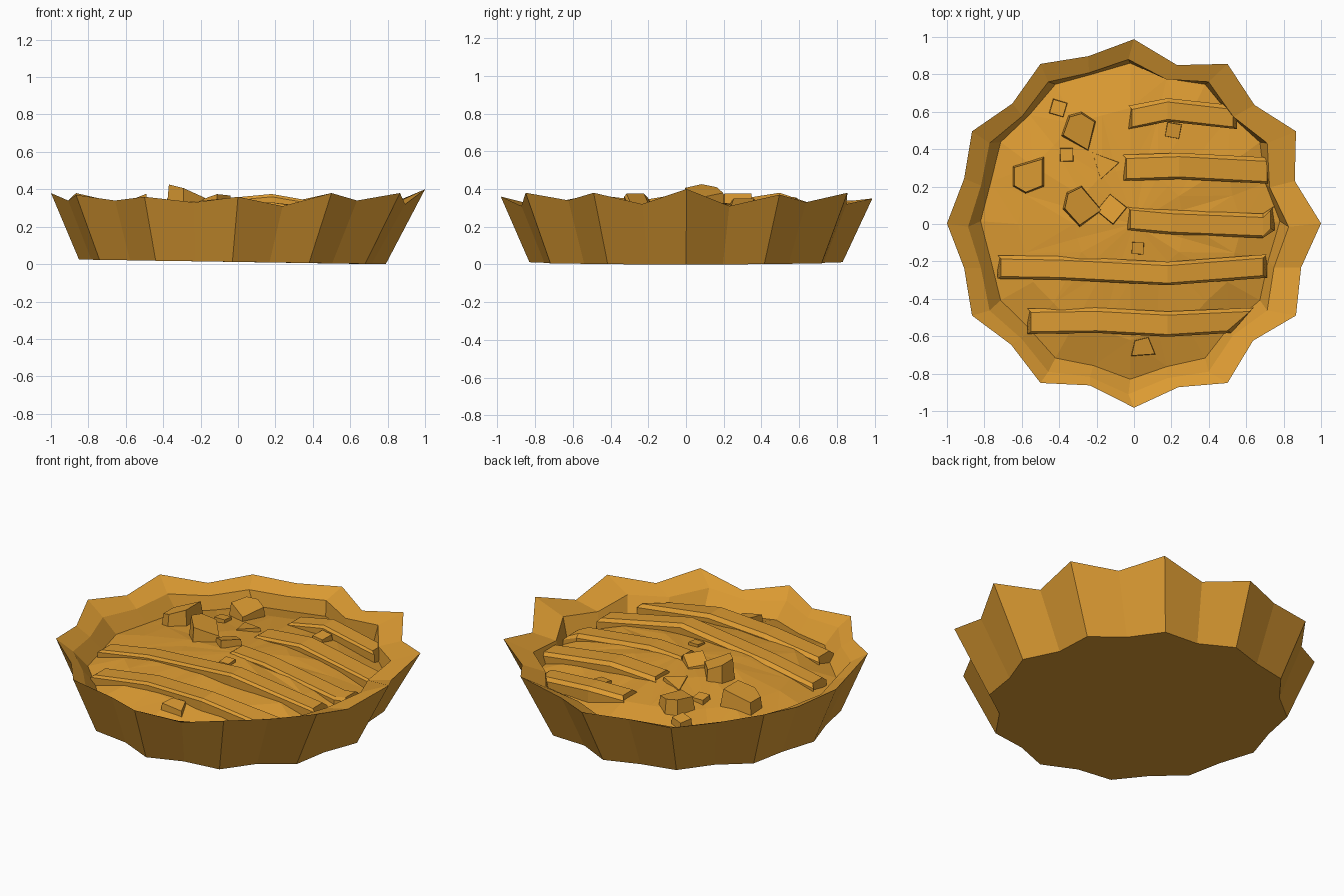
import bpy, bmesh, math, random

random.seed(4)
cube = bpy.data.objects.get("Cube")
if cube:
    bpy.data.objects.remove(cube, do_unlink=True)

crust = bpy.data.materials.new("golden_crust")
crust.use_nodes = True
color = (0.71, 0.325, 0.032, 1)
crust.diffuse_color = color
bsdf = next(n for n in crust.node_tree.nodes if n.type == 'BSDF_PRINCIPLED')
bsdf.inputs["Base Color"].default_value = color
bsdf.inputs["Roughness"].default_value = 0.9


def finish(bm, name):
    bmesh.ops.recalc_face_normals(bm, faces=bm.faces)
    mesh = bpy.data.meshes.new(name)
    bm.to_mesh(mesh)
    bm.free()
    mesh.materials.append(crust)
    obj = bpy.data.objects.new(name, mesh)
    bpy.context.collection.objects.link(obj)


def bridge(bm, a, b):
    n = len(a)
    for i in range(n):
        bm.faces.new((a[i], a[(i + 1) % n], b[(i + 1) % n], b[i]))


# Fluted rim: 24 points alternating between peaks and dips
SIDES = 24
PEAKS = [.40, .37, .38, .35, .34, .38, .38, .37, .36, .36, .38, .38]
DIPS = [.31, .33, .32, .34, .33, .34, .34, .34, .33, .31, .34, .32]
DIP_RADII = [.89, .91, .89, .94, .92, .94, .94, .93, .91, .92, .90, .925]


def ring(bm, sx, sy, flute, dx, dy, height):
    verts = []
    for i in range(SIDES):
        a = math.tau * i / SIDES
        r = 1 if i % 2 == 0 else 1 - (1 - DIP_RADII[i // 2]) * flute
        verts.append(bm.verts.new((r * sx * math.cos(a) + dx,
                                   r * sy * math.sin(a) + dy, height(i))))
    return verts


def rim_height(i):
    return PEAKS[i // 2] if i % 2 == 0 else DIPS[i // 2]


def foot_ring(bm):
    return ring(bm, .80, .845, .6, -.02, .015, lambda i: .215)


# Dish: flat base, flared fluted wall, sloping rim and steep inner wall
bm = bmesh.new()
base = ring(bm, .82, .83, .8, -.03, 0,
            lambda i: .012 - .012 * math.cos(math.tau * i / SIDES))
outer = ring(bm, 1, .985, 1, 0, .003, rim_height)
lip = ring(bm, .857, .895, .8, -.03, -.015, lambda i: rim_height(i) * .4 + .16)
bridge(bm, base, outer)
bridge(bm, outer, lip)
bridge(bm, lip, foot_ring(bm))
bm.faces.new(base)
finish(bm, "crust_dish")

# Filling: shallow uneven faceted mound
bm = bmesh.new()
edge = foot_ring(bm)
middle = ring(bm, .60, .62, .5, -.02, 0, lambda i: .275 + random.uniform(-.01, .01))
core = ring(bm, .3, .3, .5, -.02, 0, lambda i: .318 + random.uniform(-.006, .006))
bridge(bm, edge, middle)
bridge(bm, middle, core)
peak = bm.verts.new((0, 0, .333))
for i in range(SIDES):
    bm.faces.new((core[i], core[(i + 1) % SIDES], peak))
bmesh.ops.triangulate(bm, faces=bm.faces)
finish(bm, "filling")


# Lattice strips: bars bent over the mound, with a narrower top
def strip(name, stations, width, slant=0):
    bm = bmesh.new()
    last = len(stations) - 1
    rows = []
    for k, (x, y, z) in enumerate(stations):
        inset = .02 if k == 0 else -.02 if k == last else 0
        far = x + (slant if k == last else 0)
        h = width / 2
        rows.append([bm.verts.new(p) for p in (
            (x, y - h, z - .1), (x, y - h, z - .015), (x + inset, y - h + .012, z),
            (far + inset, y + h - .02, z), (far, y + h, z - .02), (far, y + h, z - .1))])
    for a, b in zip(rows, rows[1:]):
        bridge(bm, a, b)
    bm.faces.new(rows[0])
    bm.faces.new(rows[-1])
    finish(bm, name)


strip("lattice_strip_back", [(-.03, .57, .31), (.18, .61, .33), (.55, .57, .285)], .125)
strip("lattice_strip_mid_back", [(-.06, .30, .33), (.24, .31, .35), (.73, .285, .275)], .14)
strip("lattice_strip_centre", [(-.04, .03, .342), (.2, .01, .342), (.69, -.01, .275),
                               (.75, .03, .265)], .13)
strip("lattice_strip_mid_front", [(-.73, -.23, .265), (-.4, -.235, .32), (.18, -.265, .375),
                                  (.71, -.225, .285)], .125)
strip("lattice_strip_front", [(-.57, -.52, .27), (-.2, -.515, .32), (.18, -.535, .33),
                              (.52, -.515, .28)], .135, .12)


# Crumbs: outlined blocks set in the filling, each top tilted by a slope
def crumb(name, outline, top, slope=(0, 0), depth=.09):
    bm = bmesh.new()
    cx = sum(p[0] for p in outline) / len(outline)
    cy = sum(p[1] for p in outline) / len(outline)
    lower, upper = [], []
    for x, y in outline:
        z = top + slope[0] * (x - cx) + slope[1] * (y - cy)
        lower.append(bm.verts.new((x, y, z - depth)))
        upper.append(bm.verts.new((cx + (x - cx) * .88, cy + (y - cy) * .88, z)))
    bridge(bm, lower, upper)
    bm.faces.new(lower)
    bm.faces.new(upper)
    finish(bm, name)


def diamond(x, y, size, turn):
    return [(x + size * math.cos(turn + k * math.pi / 2),
             y + size * math.sin(turn + k * math.pi / 2)) for k in range(4)]


crumb("large_crumb_back", [(-.39, .47), (-.35, .58), (-.28, .60), (-.20, .55), (-.24, .38)],
      .345, (-.1, .1))
crumb("large_crumb_right", [(-.65, .31), (-.48, .36), (-.48, .20), (-.58, .16), (-.65, .20)],
      .345, (.35, 0), .1)
crumb("large_crumb_centre", [(-.38, .08), (-.36, .17), (-.28, .21), (-.16, .07), (-.29, -.02)],
      .395, (-.33, -.1), .12)
crumb("crumb_middle", diamond(-.12, .08, .09, .1), .355, (.15, -.2))
crumb("crumb_wedge", [(-.23, .39), (-.07, .33), (-.18, .23)], .325, (.1, -.1))
crumb("crumb_back_corner", diamond(-.405, .62, .06, .5), .285, (.1, -.1))
crumb("crumb_beside_back", diamond(-.36, .37, .055, .8), .308, (0, -.1))
crumb("crumb_between_strips", diamond(.02, -.13, .05, .75), .34, (0, .1))
crumb("crumb_back_gap", diamond(.21, .50, .06, .6), .302, (0, .1))
crumb("crumb_front", [(-.02, -.71), (0, -.62), (.08, -.60), (.12, -.70)], .29, (-.15, .1))
